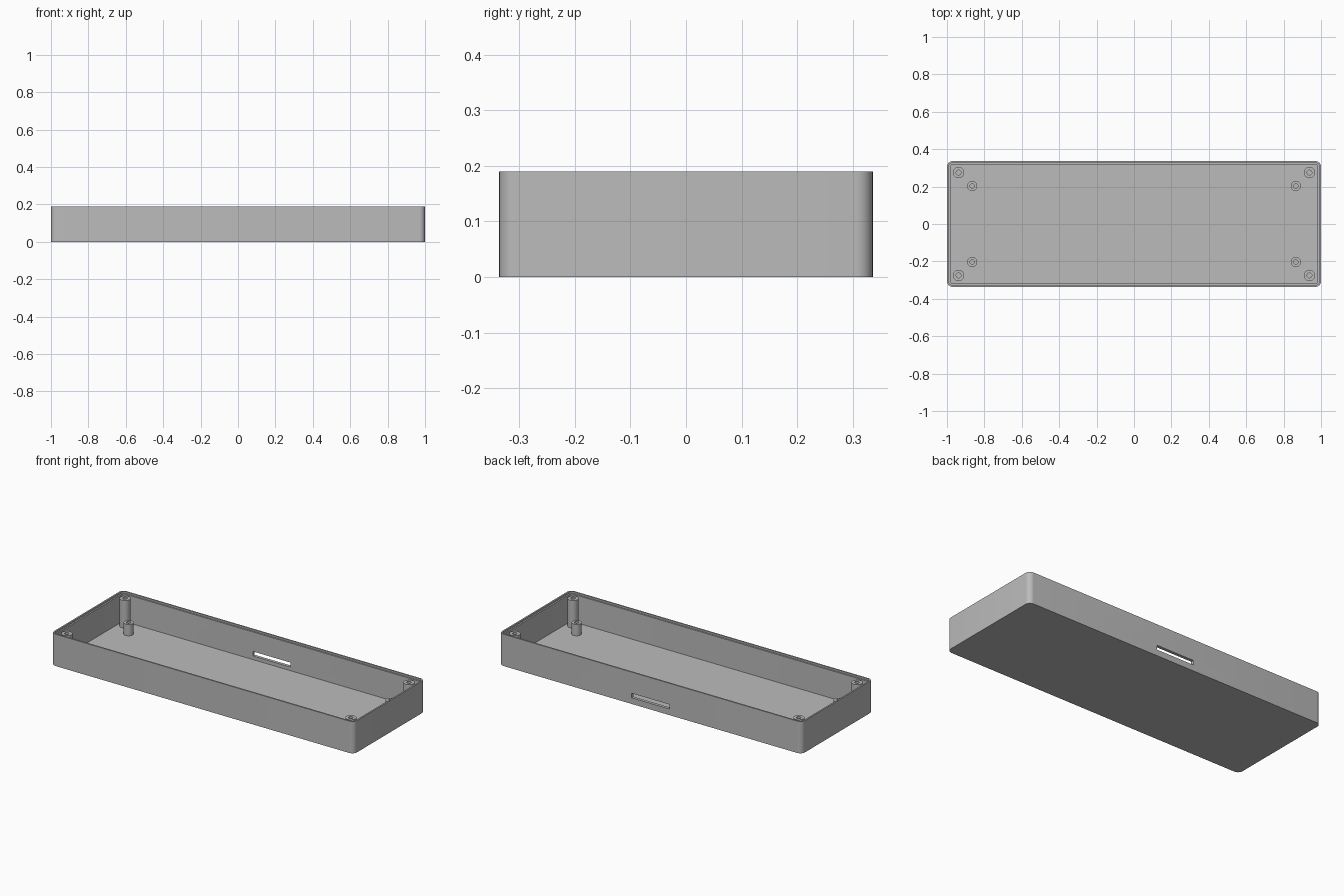
import bpy
import bmesh
from math import cos, sin, pi, radians

if "Cube" in bpy.data.objects:
    bpy.data.objects.remove(bpy.data.objects["Cube"])

HALF_X, HALF_Y, HEIGHT = 1.0, 0.336, 0.19
RADIUS, WALL, LIP, FLOOR = 0.03, 0.018, 0.009, 0.015
LEDGE = HEIGHT - 0.01

grey = bpy.data.materials.new("plain grey")
grey.use_nodes = True
grey.diffuse_color = (0.5, 0.5, 0.5, 1)
grey.node_tree.nodes["Principled BSDF"].inputs["Base Color"].default_value = (0.5, 0.5, 0.5, 1)


def rounded_rectangle(inset, steps=8):
    """Outline of the case, moved inwards by inset."""
    r = RADIUS - inset
    points = []
    for i, (sx, sy) in enumerate([(1, 1), (-1, 1), (-1, -1), (1, -1)]):
        for k in range(steps + 1):
            a = (i + k / steps) * pi / 2
            points.append((sx * (HALF_X - RADIUS) + r * cos(a),
                           sy * (HALF_Y - RADIUS) + r * sin(a)))
    return points


def circle(radius, sides=32):
    return [(radius * cos(2 * pi * k / sides), radius * sin(2 * pi * k / sides))
            for k in range(sides)]


def loft(name, sections):
    """Closed solid through a list of (outline, z) sections."""
    bm = bmesh.new()
    rings = [[bm.verts.new((x, y, z)) for x, y in outline] for outline, z in sections]
    for low, high in zip(rings, rings[1:]):
        for k in range(len(low)):
            n = (k + 1) % len(low)
            bm.faces.new((low[k], low[n], high[n], high[k]))
    bm.faces.new(rings[0][::-1])
    bm.faces.new(rings[-1])
    bmesh.ops.recalc_face_normals(bm, faces=bm.faces)
    mesh = bpy.data.meshes.new(name)
    bm.to_mesh(mesh)
    bm.free()
    mesh.materials.append(grey)
    obj = bpy.data.objects.new(name, mesh)
    bpy.context.collection.objects.link(obj)
    return obj


def activate(obj):
    bpy.ops.object.select_all(action='DESELECT')
    obj.select_set(True)
    bpy.context.view_layer.objects.active = obj


def smooth(obj):
    activate(obj)
    bpy.ops.object.shade_smooth_by_angle(angle=radians(30))


# Open tray with a stepped rim
tray = loft("tray", [
    (rounded_rectangle(0), 0),
    (rounded_rectangle(0), HEIGHT),
    (rounded_rectangle(LIP), HEIGHT),
    (rounded_rectangle(LIP), LEDGE),
    (rounded_rectangle(WALL), LEDGE),
    (rounded_rectangle(WALL), FLOOR),
])

# Slot through the back wall
bpy.ops.mesh.primitive_cube_add(size=1, location=(0, HALF_Y - WALL / 2, 0.05))
cutter = bpy.context.object
cutter.name = "slot_cutter"
cutter.scale = (0.25, 0.08, 0.027)
cutter.hide_render = True
cutter.data.materials.append(grey)
cut = tray.modifiers.new("slot", 'BOOLEAN')
cut.operation = 'DIFFERENCE'
cut.solver = 'EXACT'
cut.object = cutter
activate(tray)
bpy.ops.object.modifier_apply(modifier=cut.name)
bpy.data.objects.remove(cutter)
smooth(tray)

# Hollow screw posts: tall ones in the corners, short ones further in
for kind, px, py, top, outer, hole in [
    ("tall_post", 0.938, 0.275, LEDGE, 0.030, 0.013),
    ("short_post", 0.865, 0.203, 0.083, 0.027, 0.012),
]:
    for side, sx in (("left", 1), ("right", -1)):
        for end, sy in (("front", -1), ("back", 1)):
            post = loft(f"{kind}_{end}_{side}", [
                (circle(outer), FLOOR - 0.005),
                (circle(outer), top),
                (circle(hole), top),
                (circle(hole), FLOOR),
            ])
            post.location = (sx * px, sy * py, 0)
            smooth(post)
